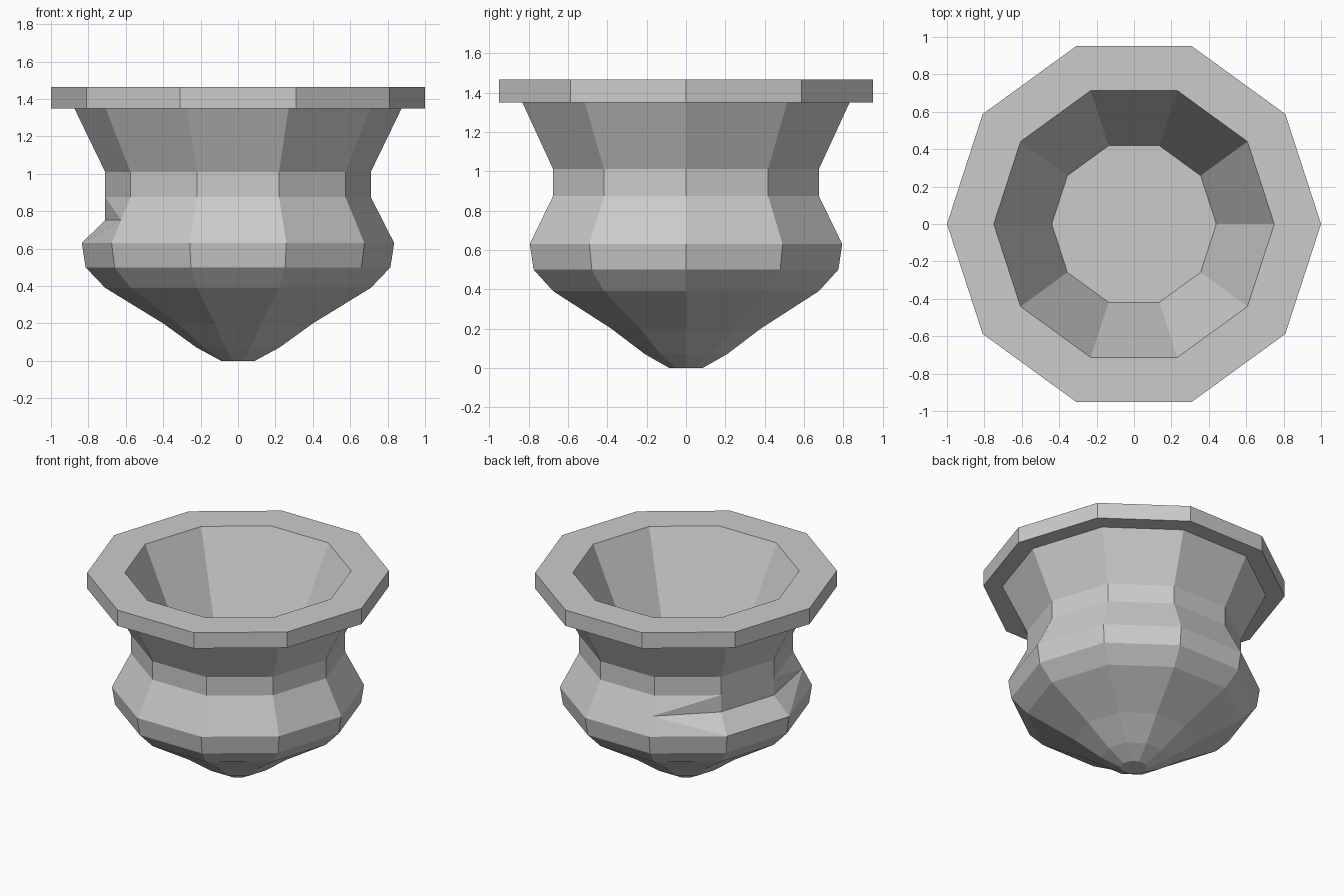
import bpy, bmesh
from math import cos, sin, radians

if "Cube" in bpy.data.objects:
    bpy.data.objects.remove(bpy.data.objects["Cube"])

SIDES = 10
# Profile (radius, height): foot, bulge, waist, flared rim, inner bowl
PROFILE = [(0.09, 0), (0.22, 0.07), (0.40, 0.20), (0.71, 0.39), (0.815, 0.50),
           (0.835, 0.63), (0.7725, 0.7525), (0.71, 0.875), (0.71, 1.01),
           (0.875, 1.35), (1.0, 1.35), (1.0, 1.465), (0.75, 1.465), (0.44, 0.77)]
MID = 6            # ring halfway up the shoulder
DENT = {4, 5}      # columns pushed in on the left side

bm = bmesh.new()
rings = []
for i, (r, z) in enumerate(PROFILE):
    ring = []
    for k in range(SIDES):
        rr = 0.71 if i == MID and k in DENT else r
        a = radians(360 / SIDES * k)
        ring.append(bm.verts.new((rr * cos(a), rr * sin(a), z)))
    rings.append(ring)

# Side walls, with the faces beside the dent split into triangles
for i, (lo, hi) in enumerate(zip(rings, rings[1:])):
    for k in range(SIDES):
        n = (k + 1) % SIDES
        a, b, c, d = lo[k], lo[n], hi[n], hi[k]
        if i in (MID - 1, MID) and (k in DENT) != (n in DENT):
            split_ac = (k not in DENT) == (i == MID)
            tris = ((a, b, c), (a, c, d)) if split_ac else ((a, b, d), (b, c, d))
            for t in tris:
                bm.faces.new(t)
        else:
            bm.faces.new((a, b, c, d))

# Underside cap and bowl floor
bm.faces.new(rings[0][::-1])
bm.faces.new(rings[-1])
bmesh.ops.recalc_face_normals(bm, faces=bm.faces)

mesh = bpy.data.meshes.new("pot")
bm.to_mesh(mesh)
bm.free()
bpy.context.collection.objects.link(bpy.data.objects.new("pot", mesh))
